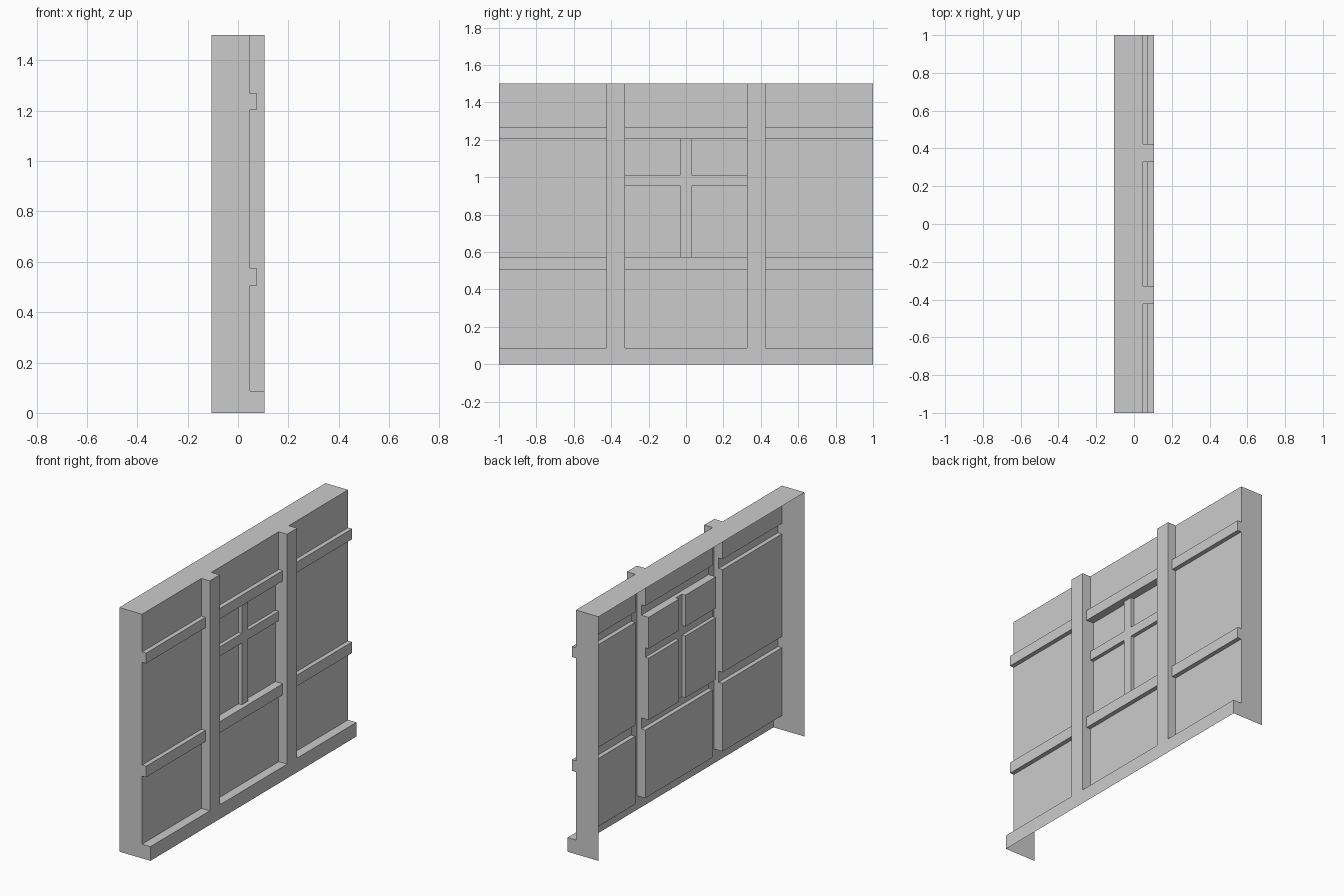
import bpy, bmesh

if "Cube" in bpy.data.objects:
    bpy.data.objects.remove(bpy.data.objects["Cube"])

BACK, SKIN, RAIL, POST, PANE = -0.106, 0.048, 0.075, 0.105, 0.025

# Relief features as (y0, y1, z0, z1, front x); later ones override earlier ones
features = [
    (-1, 1, 0, 1.5, SKIN),               # wall skin
    (-0.327, 0.327, 0.573, 1.204, PANE),  # recessed window panes
    (-0.03, 0.03, 0.573, 1.204, SKIN),    # upright glazing bar
    (-0.327, 0.327, 0.953, 1.011, SKIN),  # level glazing bar
    (-1, 1, 0.505, 0.573, RAIL),          # lower rail
    (-1, 1, 1.204, 1.268, RAIL),          # upper rail
    (-0.424, -0.327, 0, 1.5, POST),       # left post
    (0.327, 0.424, 0, 1.5, POST),         # right post
    (-1, 1, 0, 0.087, POST),              # base beam
]
ys = sorted({v for f in features for v in f[:2]})
zs = sorted({v for f in features for v in f[2:4]})


def depth(i, j):
    """Front x of a grid cell; outside the wall it drops to the open back."""
    if not (0 <= i < len(ys) - 1 and 0 <= j < len(zs) - 1):
        return BACK
    y, z = (ys[i] + ys[i + 1]) / 2, (zs[j] + zs[j + 1]) / 2
    return [f[4] for f in features if f[0] < y < f[1] and f[2] < z < f[3]][-1]


bm = bmesh.new()


def quad(*pts):
    bm.faces.new([bm.verts.new(p) for p in pts])


# Front faces
for i in range(len(ys) - 1):
    for j in range(len(zs) - 1):
        x = depth(i, j)
        y0, y1, z0, z1 = ys[i], ys[i + 1], zs[j], zs[j + 1]
        quad((x, y0, z0), (x, y1, z0), (x, y1, z1), (x, y0, z1))

# Upright step faces, including both end walls
for i, y in enumerate(ys):
    for j in range(len(zs) - 1):
        a, b = depth(i - 1, j), depth(i, j)
        if a != b:
            z0, z1 = zs[j], zs[j + 1]
            quad((b, y, z0), (b, y, z1), (a, y, z1), (a, y, z0))

# Level step faces, including the top; the underside stays open
for j, z in enumerate(zs[1:], 1):
    for i in range(len(ys) - 1):
        a, b = depth(i, j - 1), depth(i, j)
        if a != b:
            y0, y1 = ys[i], ys[i + 1]
            quad((b, y0, z), (a, y0, z), (a, y1, z), (b, y1, z))

# Weld and merge flat regions
bmesh.ops.remove_doubles(bm, verts=bm.verts, dist=1e-4)
bmesh.ops.dissolve_limit(bm, angle_limit=0.01, verts=bm.verts, edges=bm.edges)
mesh = bpy.data.meshes.new("framed_wall")
bm.to_mesh(mesh)
bm.free()
bpy.context.collection.objects.link(bpy.data.objects.new("framed_wall", mesh))
